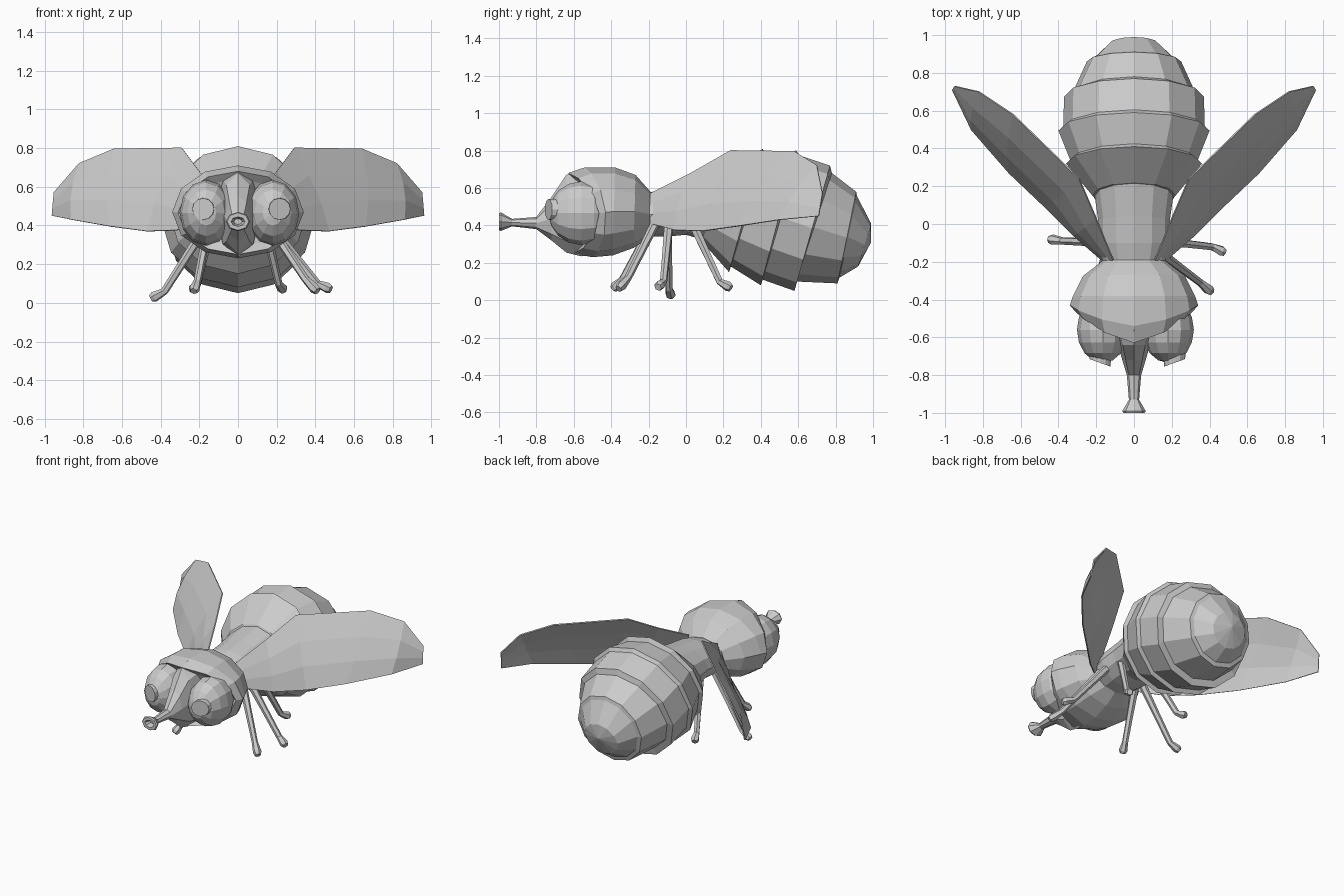
import bpy, bmesh, math
from mathutils import Vector

if "Cube" in bpy.data.objects:
    bpy.data.objects.remove(bpy.data.objects["Cube"])

grey = bpy.data.materials.new("plain_grey")
grey.diffuse_color = (0.6, 0.6, 0.6, 1)
grey.use_nodes = True
grey.node_tree.nodes["Principled BSDF"].inputs["Base Color"].default_value = grey.diffuse_color


def finish(name, bm):
    bmesh.ops.recalc_face_normals(bm, faces=bm.faces[:])
    me = bpy.data.meshes.new(name)
    bm.to_mesh(me)
    bm.free()
    me.materials.append(grey)
    ob = bpy.data.objects.new(name, me)
    bpy.context.collection.objects.link(ob)
    return ob


def skin(name, rings, start=None, end=None):
    """Join rings of points with quads; close the ends with a fan to a point or one face."""
    bm = bmesh.new()
    vs = [[bm.verts.new(p) for p in r] for r in rings]
    n = len(vs[0])
    for a, b in zip(vs, vs[1:]):
        for i in range(n):
            j = (i + 1) % n
            bm.faces.new((a[i], a[j], b[j], b[i]))
    for ring, tip in ((vs[0], start), (vs[-1], end)):
        if tip is None:
            bm.faces.new(ring)
        else:
            c = bm.verts.new(tip)
            for i in range(n):
                bm.faces.new((ring[i], ring[(i + 1) % n], c))
    return finish(name, bm)


def hoop(yb, zb, yt, zt, w, sweep=0, n=12):
    """Leaning oval given by its lowest point, highest point and half width."""
    pts = []
    for i in range(n):
        a = math.tau * i / n
        c, s = math.cos(a), math.sin(a)
        pts.append((w * s, (yb + yt) / 2 + (yt - yb) / 2 * c + sweep * abs(s) ** 1.5,
                    (zb + zt) / 2 + (zt - zb) / 2 * c))
    return pts


# Abdomen: overlapping segments, each with a small step behind its rim
skin("abdomen", [hoop(*r) for r in (
    (0.08, 0.32, 0.22, 0.66, 0.22),
    (0.23, 0.15, 0.41, 0.81, 0.36), (0.24, 0.18, 0.425, 0.78, 0.335),
    (0.40, 0.08, 0.59, 0.80, 0.40), (0.41, 0.11, 0.605, 0.775, 0.375),
    (0.58, 0.05, 0.77, 0.72, 0.37), (0.59, 0.10, 0.78, 0.68, 0.33),
    (0.81, 0.09, 0.91, 0.58, 0.25), (0.82, 0.12, 0.915, 0.555, 0.225),
    (0.92, 0.18, 0.99, 0.41, 0.13))], end=(0, 0.99, 0.31))

# Thorax
skin("thorax", [hoop(*r) for r in (
    (-0.22, 0.34, -0.22, 0.57, 0.16), (-0.10, 0.34, -0.10, 0.60, 0.19),
    (0.00, 0.35, 0.04, 0.62, 0.19), (0.10, 0.32, 0.22, 0.65, 0.21))])

# Head with swept-back rim around the eyes and a sunken face
skin("head", [hoop(*r) for r in (
    (-0.19, 0.34, -0.19, 0.58, 0.16), (-0.28, 0.28, -0.27, 0.67, 0.27),
    (-0.39, 0.24, -0.38, 0.71, 0.325), (-0.50, 0.23, -0.54, 0.71, 0.34, 0.09),
    (-0.60, 0.25, -0.63, 0.68, 0.31, 0.15), (-0.57, 0.29, -0.60, 0.64, 0.26, 0.14))],
    end=(0, -0.52, 0.47))

# Face ridge tapering into a mouth tube with a flared, hollow end
skin("snout", [hoop(y, zb, y, zt, w, 0, 8) for y, zb, zt, w in (
    (-0.48, 0.24, 0.70, 0.12), (-0.56, 0.235, 0.705, 0.11), (-0.64, 0.255, 0.67, 0.085),
    (-0.72, 0.32, 0.55, 0.062), (-0.80, 0.38, 0.445, 0.038), (-0.93, 0.395, 0.435, 0.027),
    (-0.99, 0.37, 0.47, 0.062), (-1.0, 0.375, 0.465, 0.056), (-1.0, 0.395, 0.445, 0.036),
    (-0.96, 0.405, 0.435, 0.022))])

# Eyes with raised round pupils
for side, x, px in (("left", -0.165, -0.18), ("right", 0.18, 0.215)):
    bm = bmesh.new()
    bmesh.ops.create_uvsphere(bm, u_segments=12, v_segments=8, radius=1)
    for v in bm.verts:
        v.co = (x + 0.137 * v.co.x, -0.56 - 0.175 * v.co.z, 0.465 + 0.17 * v.co.y)
    finish(side + "_eye", bm)
    d = math.copysign(0.02, x)

    def disc(r, y):
        return [(px + r * math.cos(math.tau * i / 12),
                 y + d * math.cos(math.tau * i / 12), 0.485 + r * math.sin(math.tau * i / 12))
                for i in range(12)]
    skin(side + "_pupil", [disc(0.058, -0.69), disc(0.056, -0.735)])

# Wings: thin sheets between an upper and a lower edge
upper = [(0.11, -0.19, 0.57), (0.20, 0.03, 0.68), (0.29, 0.24, 0.80), (0.64, 0.58, 0.795),
         (0.82, 0.70, 0.72), (0.95, 0.73, 0.57)]
lower = [(0.17, -0.19, 0.41), (0.32, -0.06, 0.375), (0.47, 0.09, 0.37), (0.66, 0.27, 0.395),
         (0.86, 0.50, 0.43), (0.96, 0.71, 0.45)]
for side, s in (("left", -1), ("right", 1)):
    bm = bmesh.new()
    rows = []
    for k in range(4):
        t = k / 3
        bulge = Vector((0.02, -0.02, 0)) * math.sin(math.pi * t)
        row = []
        for i, (u, l) in enumerate(zip(upper, lower)):
            p = Vector(u).lerp(Vector(l), t) + bulge * (0 if i in (0, 5) else 1)
            row.append(bm.verts.new((s * p.x, p.y, p.z)))
        rows.append(row)
    for a, b in zip(rows, rows[1:]):
        for i in range(5):
            bm.faces.new((a[i], a[i + 1], b[i + 1], b[i]))
    ob = finish(side + "_wing", bm)
    mod = ob.modifiers.new("thickness", 'SOLIDIFY')
    mod.thickness = 0.008
    mod.offset = 0


# Legs: slim six-sided shafts ending in flared feet
def leg(name, hip, ankle, toe):
    hip, ankle, toe = Vector(hip), Vector(ankle), Vector(toe)
    path = [(hip, 0.026), (hip.lerp(ankle, 0.5), 0.022), (ankle, 0.02),
            (ankle.lerp(toe, 0.75), 0.028), (toe, 0.02)]
    rings = []
    for i, (p, r) in enumerate(path):
        t = (path[min(i + 1, 4)][0] - path[max(i - 1, 0)][0]).normalized()
        u = t.cross(Vector((0, 1, 0.3))).normalized()
        w = t.cross(u)
        rings.append([p + r * (math.cos(math.tau * k / 6) * u + math.sin(math.tau * k / 6) * w)
                      for k in range(6)])
    skin(name, rings)


leg("left_front_leg", (-0.15, -0.17, 0.42), (-0.21, -0.34, 0.11), (-0.23, -0.39, 0.06))
leg("right_front_leg", (0.15, -0.16, 0.42), (0.35, -0.31, 0.12), (0.41, -0.36, 0.06))
leg("left_middle_leg", (-0.15, -0.10, 0.42), (-0.38, -0.09, 0.06), (-0.45, -0.08, 0.022))
leg("right_middle_leg", (0.15, -0.09, 0.42), (0.41, -0.12, 0.10), (0.48, -0.15, 0.07))
for side, s in (("left", -1), ("right", 1)):
    leg(side + "_rear_leg", (s * 0.14, 0.04, 0.40), (s * 0.21, 0.18, 0.10), (s * 0.235, 0.24, 0.065))
